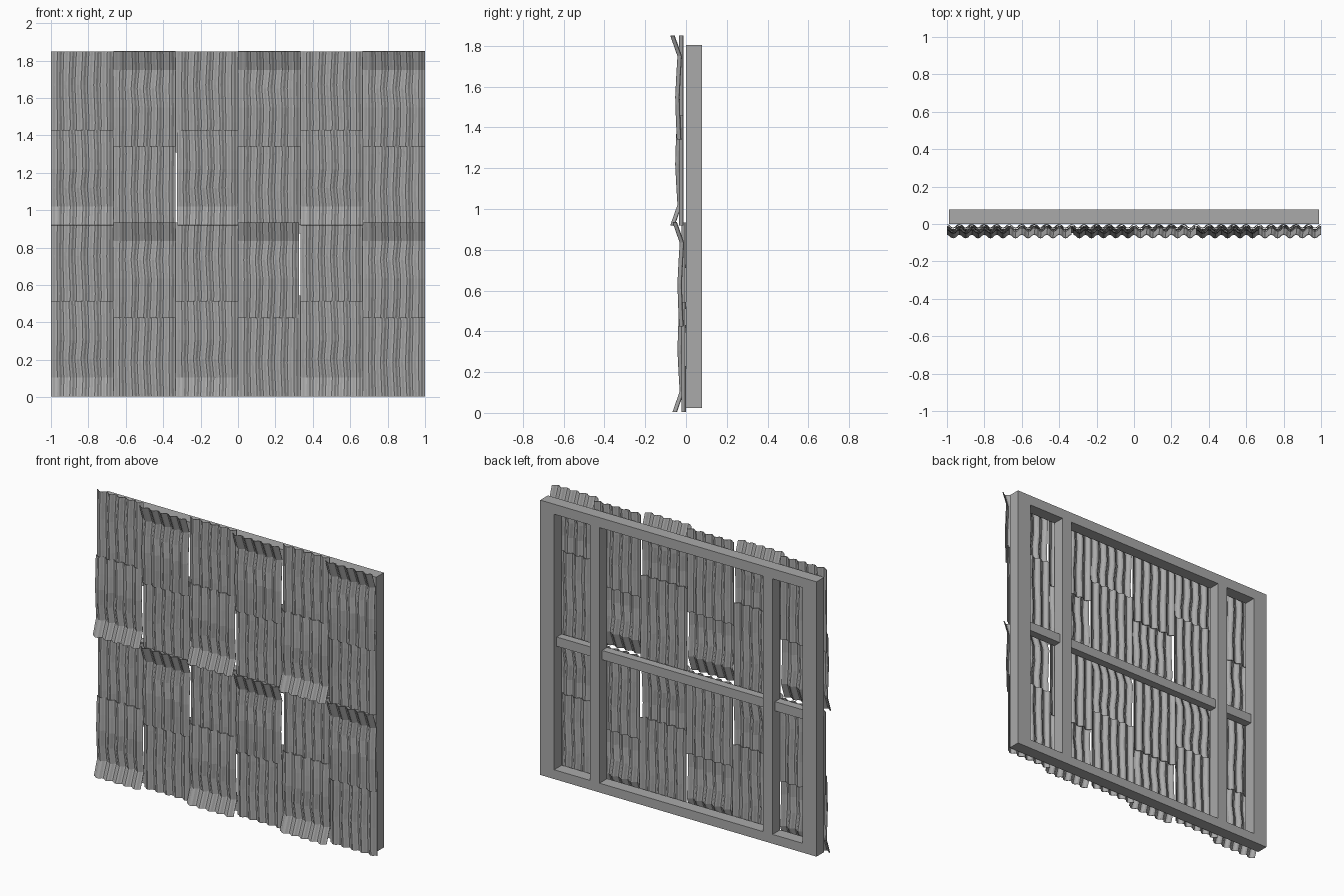
import bpy
import math

cube = bpy.data.objects.get("Cube")
if cube:
    bpy.data.objects.remove(cube, do_unlink=True)


def make_material(name, value):
    mat = bpy.data.materials.new(name)
    mat.use_nodes = True
    colour = (value, value, value, 1)
    mat.diffuse_color = colour
    mat.node_tree.nodes["Principled BSDF"].inputs["Base Color"].default_value = colour
    return mat


GREY = make_material("plain grey", 0.4)
SHEET_W = 2 / 6
SHEET_H = 0.93
RIBS = 5


def add_mesh(name, verts, faces):
    mesh = bpy.data.meshes.new(name)
    mesh.from_pydata(verts, [], faces)
    mesh.materials.append(GREY)
    obj = bpy.data.objects.new(name, mesh)
    bpy.context.collection.objects.link(obj)
    return obj


def box(name, x0, x1, y0, y1, z0, z1):
    verts = [(x, y, z) for x in (x0, x1) for y in (y0, y1) for z in (z0, z1)]
    faces = [(0, 1, 3, 2), (4, 6, 7, 5), (0, 4, 5, 1),
             (2, 3, 7, 6), (0, 2, 6, 4), (1, 5, 7, 3)]
    return add_mesh(name, verts, faces)


# One corrugated sheet: a side path (height, depth) swept with ribs across it
def sheet(name, x0, x1, z0, path, flipped):
    steps = RIBS * 6
    verts, faces = [], []
    for row, (h, y) in enumerate(path):
        z = z0 + (SHEET_H - h if flipped else h)
        for i in range(steps + 1):
            u = i / steps
            wave = max(-1, min(1, 1.2 * math.cos(math.tau * u * RIBS)))
            sway = 0.006 * math.sin(math.pi * u) * math.sin(2.3 * row)
            verts.append((x0 + (x1 - x0) * u + sway, y + 0.0095 * wave, z))
    n = steps + 1
    for r in range(len(path) - 1):
        for i in range(steps):
            a = r * n + i
            quad = (a, a + 1, a + n + 1, a + n)
            faces.append(quad[::-1] if flipped else quad)
    obj = add_mesh(name, verts, faces)
    solid = obj.modifiers.new("thickness", "SOLIDIFY")
    solid.thickness = 0.003
    solid.offset = 0
    return obj


# Bent sheets lie over flat ones, alternate columns turned end for end
BENT = [(0, -0.055), (0.1, -0.02), (0.2, -0.026), (0.3, -0.031), (0.4, -0.028), (0.51, -0.023)]
FLAT = [(0.39, -0.012), (0.55, -0.013), (0.75, -0.012), (SHEET_H, -0.012)]

for row in range(2):
    shift = -0.011 * row
    z0 = 0.005 + 0.915 * row
    for col in range(6):
        flipped = col % 2 == 1
        x0 = -1 + col * SHEET_W
        x1 = x0 + SHEET_W
        tag = f"{row + 1}_{col + 1}"
        sheet("flat_sheet_" + tag, x0, x1, z0, [(h, y + shift) for h, y in FLAT], flipped)
        # Two bent sheets stop short and leave a slit
        left = x0 + (0.009 if (row, col) == (1, 2) else 0)
        right = x1 - (0.009 if (row, col) == (0, 3) else 0)
        sheet("bent_sheet_" + tag, left, right, z0, [(h, y + shift) for h, y in BENT], flipped)

# Backing frame
BACK, BOTTOM, TOP = 0.078, 0.025, 1.805
box("left_stile", 0.89, 0.99, 0, BACK, BOTTOM, TOP)
box("right_stile", -0.99, -0.89, 0, BACK, BOTTOM, TOP)
box("top_rail", -0.89, 0.89, 0, BACK, TOP - 0.065, TOP)
box("bottom_rail", -0.89, 0.89, 0, BACK, BOTTOM, BOTTOM + 0.06)
box("left_post", 0.565, 0.635, 0, BACK, BOTTOM + 0.06, TOP - 0.065)
box("right_post", -0.675, -0.605, 0, BACK, BOTTOM + 0.06, TOP - 0.065)

# Middle rail sits back between the posts
for name, x0, x1 in (("left", 0.635, 0.89), ("centre", -0.605, 0.565), ("right", -0.89, -0.675)):
    box(name + "_middle_rail", x0, x1, 0, 0.052, 0.875, 0.935)
